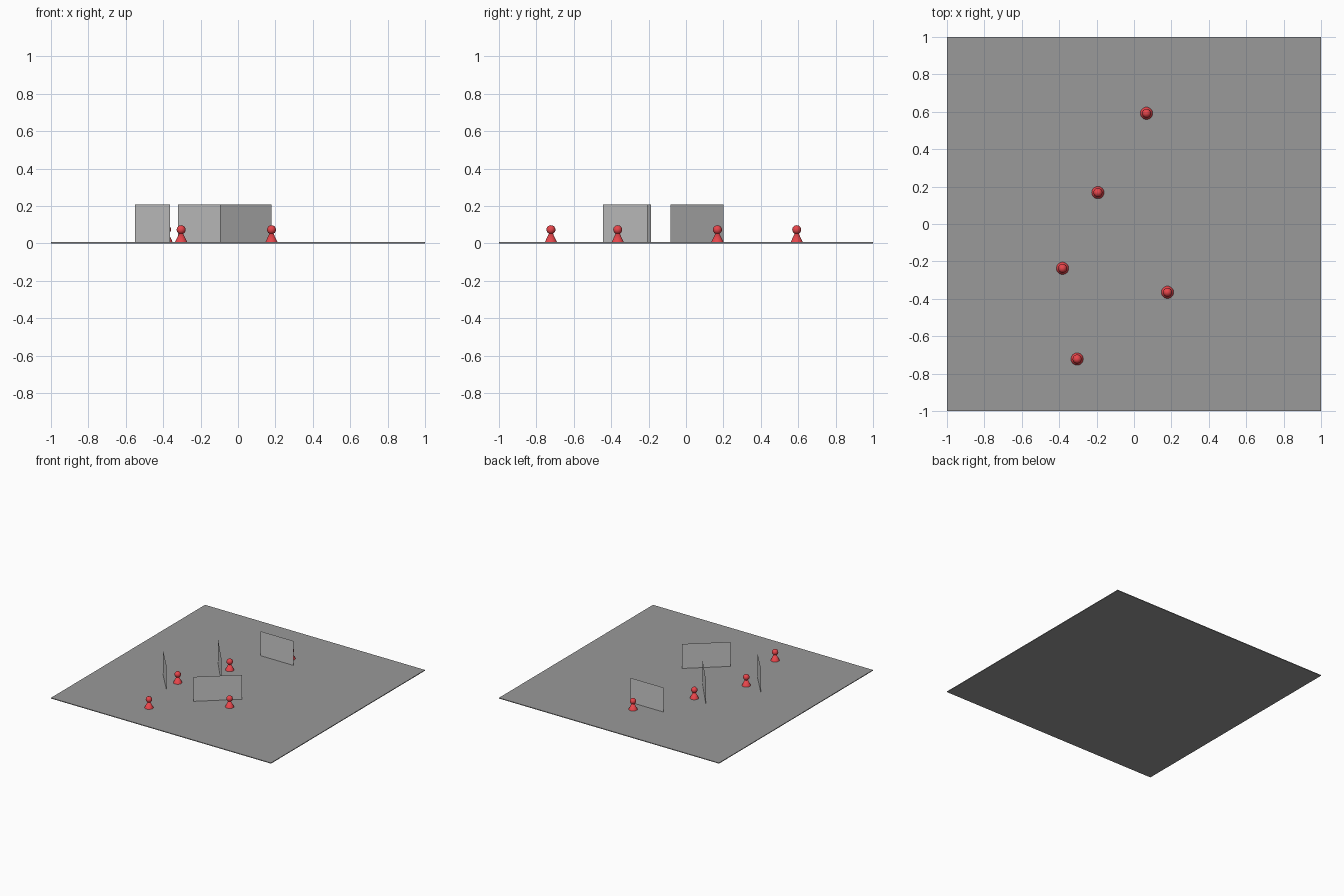
import bpy
import bmesh
from mathutils import Matrix

if "Cube" in bpy.data.objects:
    bpy.data.objects.remove(bpy.data.objects["Cube"])

FLOOR = 0.006  # top of the floor slab
TOP = 0.207    # top of the wall panels


def make_material(name, color):
    mat = bpy.data.materials.new(name)
    mat.diffuse_color = (*color, 1)
    mat.use_nodes = True
    mat.node_tree.nodes["Principled BSDF"].inputs["Base Color"].default_value = mat.diffuse_color
    return mat


red = make_material("red", (0.8, 0.06, 0.07))
dark_grey = make_material("dark_grey", (0.32, 0.32, 0.32))


def add_object(name, bm, material=None):
    mesh = bpy.data.meshes.new(name)
    bm.to_mesh(mesh)
    bm.free()
    obj = bpy.data.objects.new(name, mesh)
    bpy.context.collection.objects.link(obj)
    if material:
        mesh.materials.append(material)
    return obj


def wall(name, a, b):
    """Paper-thin upright panel between two floor points."""
    bm = bmesh.new()
    corners = [(*a, FLOOR), (*b, FLOOR), (*b, TOP), (*a, TOP)]
    bm.faces.new([bm.verts.new(c) for c in corners])
    add_object(name, bm)


def pawn(name, x, y):
    """Cone body with a ball head."""
    bm = bmesh.new()
    bmesh.ops.create_cone(bm, cap_ends=True, segments=32, radius1=0.033, radius2=0,
                          depth=0.068, matrix=Matrix.Translation((x, y, FLOOR + 0.034)))
    bmesh.ops.create_uvsphere(bm, u_segments=24, v_segments=12, radius=0.024,
                              matrix=Matrix.Translation((x, y, 0.073)))
    obj = add_object(name, bm, red)
    bpy.ops.object.select_all(action='DESELECT')
    obj.select_set(True)
    bpy.context.view_layer.objects.active = obj
    bpy.ops.object.shade_smooth_by_angle()


# Floor slab
bm = bmesh.new()
bmesh.ops.create_cube(bm, size=1, matrix=Matrix.Translation((0, 0, FLOOR / 2))
                      @ Matrix.Diagonal((2, 2, FLOOR, 1)))
add_object("floor", bm, dark_grey)

# Wall panels
wall("back_wall", (-0.147, 0.503), (0.152, 0.503))
wall("left_wall", (-0.55, -0.188), (-0.363, -0.407))
wall("middle_wall", (-0.32, 0.2), (-0.09, -0.083))
wall("front_wall", (-0.095, -0.443), (0.18, -0.205))

# Pawns
spots = [(0.067, 0.592), (-0.193, 0.168), (-0.382, -0.237), (0.179, -0.365), (-0.304, -0.722)]
for i, (x, y) in enumerate(spots, 1):
    pawn(f"pawn_{i}", x, y)
